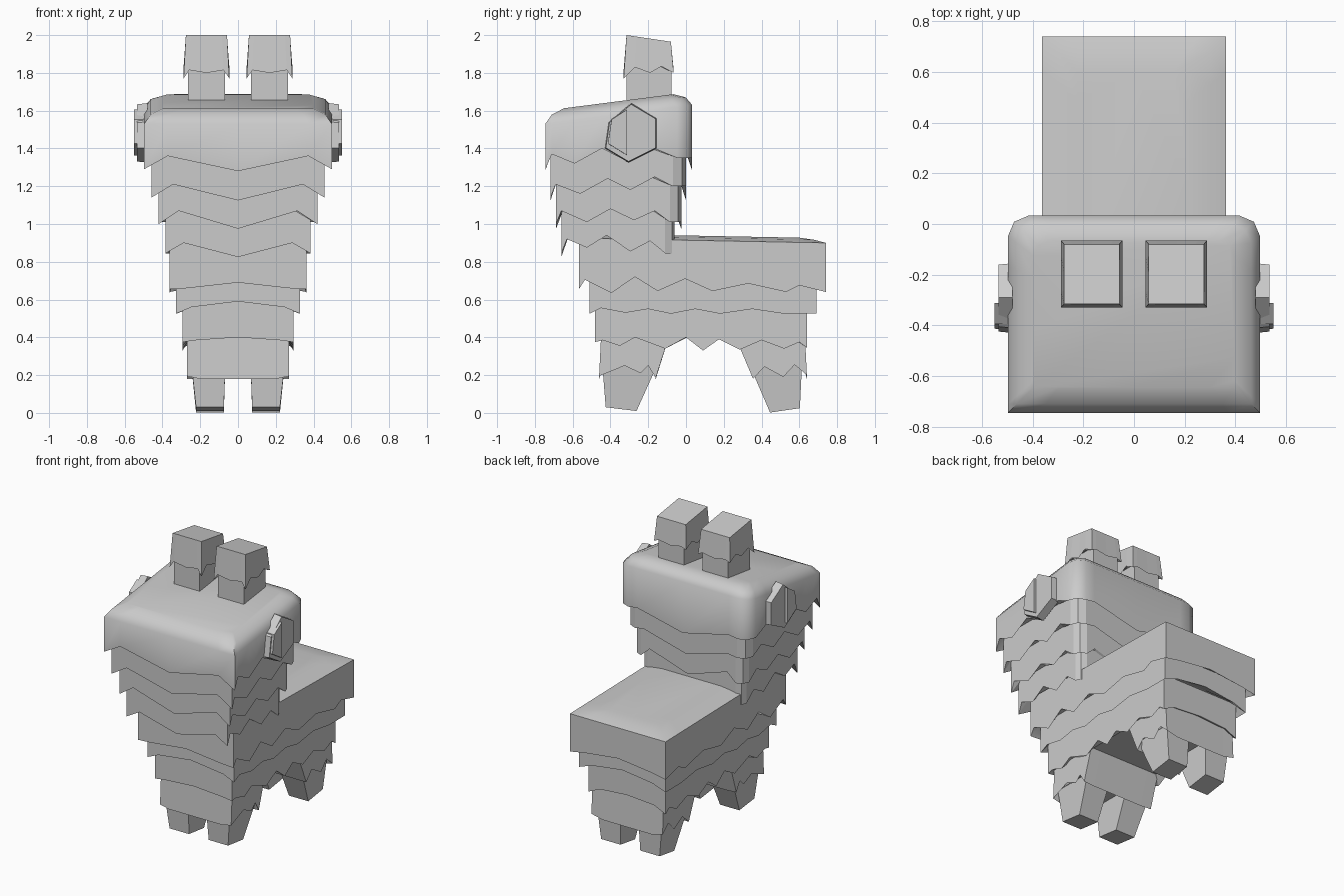
import bpy, bmesh, math

if "Cube" in bpy.data.objects:
    bpy.data.objects.remove(bpy.data.objects["Cube"])


def make(name, verts, faces, mirror=False, smooth=False):
    me = bpy.data.meshes.new(name)
    me.from_pydata(verts, [], faces)
    bm = bmesh.new()
    bm.from_mesh(me)
    bmesh.ops.recalc_face_normals(bm, faces=bm.faces)
    bm.to_mesh(me)
    bm.free()
    ob = bpy.data.objects.new(name, me)
    bpy.context.collection.objects.link(ob)
    if mirror:
        ob.modifiers.new("Mirror", 'MIRROR')
    if smooth:
        bpy.ops.object.select_all(action='DESELECT')
        ob.select_set(True)
        bpy.context.view_layer.objects.active = ob
        bpy.ops.object.shade_smooth_by_angle(angle=math.radians(50))
    return ob


def tier(name, w, side, center, peak, top, c=0.0, crown=(), cx=0.0,
         wt=None, top_y=None, lip=0.04, smooth=False):
    """Block with a jagged hem. side: (y, z) hem points front to back;
    center, peak: hem heights across front and back; top: z at front and back."""
    y0, y1 = side[0][0], side[-1][0]
    half = [(0, y0, center), (0.75 * w, y0, peak)]
    half += [(w, y, z) for y, z in side[:-1]]
    zl = side[-1][1]
    if c:
        half += [(w, y1 - c, zl), (w - c * 0.3, y1 - c * 0.3, zl), (w - c, y1, zl)]
    else:
        half += [(w, y1, zl)]
    half += [(0.7 * w, y1, peak), (0, y1, center)]
    hem = half + [(-x, y, z) for x, y, z in half[-2:0:-1]]
    wt = wt or w
    ty0, ty1 = top_y or (y0, y1)
    ym = (ty0 + ty1) / 2

    def top_ring(inset, dz):
        ring = []
        for x, y, _ in hem:
            t = (y - y0) / (y1 - y0)
            yy = ty0 + (ty1 - ty0) * t
            yy = ym + (yy - ym) * (1 - 2 * inset / (ty1 - ty0))
            s = (yy - ty0) / (ty1 - ty0)
            ring.append((x * (wt - inset) / w, yy, top[0] + (top[1] - top[0]) * s + dz))
        return ring

    # recessed underside, hem, wall top, crown
    zi = max(p[2] for p in hem)
    my = (y0 + y1) / 2
    inner = [(x * (1 - lip / w), my + (y - my) * (1 - 2 * lip / (y1 - y0)), zi)
             for x, y, z in hem]
    rings = [inner, hem, top_ring(0, 0)] + [top_ring(i, d) for i, d in crown]
    n = len(hem)
    verts = [(x + cx, y, z) for r in rings for x, y, z in r]
    faces = [tuple(reversed(range(n))), tuple(range(len(verts) - n, len(verts)))]
    for k in range(len(rings) - 1):
        for i in range(n):
            j = (i + 1) % n
            faces.append((k * n + i, k * n + j, k * n + n + j, k * n + n + i))
    return make(name, verts, faces, smooth=smooth)


def block(name, xb, yb, zb, xt, yt, zt):
    """Mirrored tapered box; zb and zt give front and back heights."""
    v = []
    for xs, ys, zs in ((xb, yb, zb), (xt, yt, zt)):
        v += [(xs[0], ys[0], zs[0]), (xs[1], ys[0], zs[0]),
              (xs[1], ys[1], zs[1]), (xs[0], ys[1], zs[1])]
    f = [(3, 2, 1, 0), (4, 5, 6, 7)] + [(i, (i + 1) % 4, (i + 1) % 4 + 4, i + 4) for i in range(4)]
    return make(name, v, f, mirror=True)


def plate(name, outline, x0, x1, bevel):
    """Mirrored flat plate on the side of the head."""
    n = len(outline)
    cy = sum(p[0] for p in outline) / n
    cz = sum(p[1] for p in outline) / n
    v = [(x0, y, z) for y, z in outline]
    v += [(x1, cy + (y - cy) * bevel, cz + (z - cz) * bevel) for y, z in outline]
    f = [tuple(range(n)), tuple(range(n, 2 * n))]
    f += [(i, (i + 1) % n, (i + 1) % n + n, i + n) for i in range(n)]
    return make(name, v, f, mirror=True)


# Head with rounded crown
tier("head", 0.497,
     [(-.745, 1.29), (-.71, 1.37), (-.59, 1.32), (-.445, 1.40), (-.31, 1.33),
      (-.165, 1.40), (.033, 1.35)],
     1.28, 1.36, (1.53, 1.63), c=0.08, crown=[(.035, .045), (.10, .07)], smooth=True)

# Neck tiers
tier("neck_upper", 0.458,
     [(-.717, 1.14), (-.69, 1.21), (-.56, 1.16), (-.415, 1.24), (-.295, 1.18),
      (-.165, 1.25), (.0, 1.20)],
     1.125, 1.21, (1.45, 1.45), c=0.07)
tier("neck_middle", 0.42,
     [(-.688, 1.00), (-.66, 1.07), (-.525, 1.01), (-.40, 1.08), (-.275, 1.02),
      (-.165, 1.07), (-.025, 1.01)],
     0.975, 1.07, (1.3, 1.3), c=0.06)
tier("neck_lower", 0.383,
     [(-.66, .845), (-.63, .92), (-.525, .875), (-.42, .94), (-.295, .855),
      (-.19, .91), (-.06, .845)],
     0.825, 0.90, (1.15, 1.15), c=0.05)

# Body tiers
tier("body_upper", 0.363,
     [(-.567, .655), (-.535, .705), (-.395, .635), (-.27, .72), (-.15, .645),
      (-.005, .71), (.14, .645), (.33, .685), (.53, .64), (.60, .675), (.74, .64)],
     0.69, 0.66, (.925, .90), crown=[(.06, .015), (.14, .025)], smooth=True)
tier("body_middle", 0.328,
     [(-.512, .525), (-.45, .555), (-.32, .53), (-.2, .55), (-.08, .525), (.05, .55),
      (.18, .525), (.35, .55), (.52, .525), (.69, .525)],
     0.59, 0.56, (.75, .75))
tier("body_lower", 0.293,
     [(-.482, .375), (-.44, .385), (-.35, .355), (-.27, .40), (-.11, .34), (0, .40),
      (.09, .33), (.175, .39), (.285, .335), (.40, .385), (.52, .34), (.60, .375), (.64, .345)],
     0.40, 0.385, (.62, .62))

# Leg skirts
tier("front_leg_skirt", 0.27,
     [(-.46, .195), (-.325, .25), (-.24, .21), (-.20, .25), (-.16, .185)],
     0.18, 0.18, (.5, .5), top_y=(-.445, -.06), lip=0.02)
tier("back_leg_skirt", 0.27,
     [(.355, .18), (.415, .245), (.515, .19), (.575, .255), (.64, .20)],
     0.18, 0.18, (.5, .5), top_y=(.22, .625), lip=0.02)

# Feet
block("front_foot", (.075, .222), (-.425, -.262), (.03, .01),
      (.066, .25), (-.445, -.14), (.28, .28))
block("back_foot", (.075, .222), (.445, .603), (.002, .025),
      (.066, .25), (.325, .615), (.28, .28))

# Ears
block("ear_stem", (.07, .265), (-.315, -.078), (1.58, 1.62),
      (.07, .265), (-.315, -.078), (1.88, 1.88))
for label, s in (("left", 1), ("right", -1)):
    tier("ear_tip_" + label, 0.121,
         [(-.33, 1.77), (-.27, 1.83), (-.19, 1.80), (-.13, 1.835), (-.065, 1.80)],
         1.80, 1.815, (2.0, 1.965), cx=s * .167, wt=.109, top_y=(-.315, -.08), lip=0.015)

# Eyes
plate("eye", [(-.41, 1.54), (-.29, 1.64), (-.155, 1.56), (-.155, 1.40),
              (-.305, 1.325), (-.43, 1.40)], 0.48, 0.535, 0.96)
plate("pupil", [(-.395, 1.555), (-.31, 1.61), (-.31, 1.36), (-.415, 1.425)], 0.49, 0.551, 0.97)
